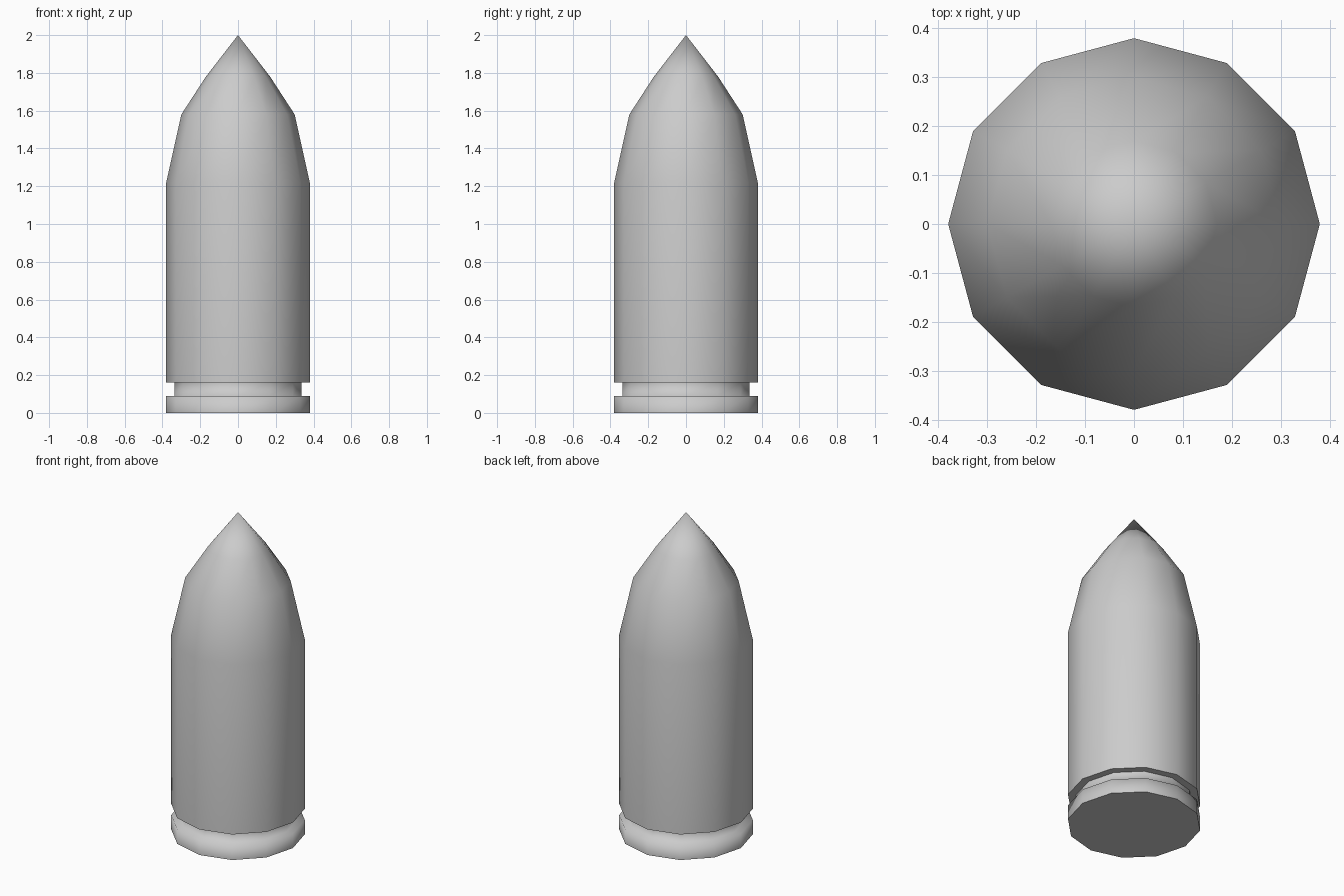
import bpy, bmesh, math

if "Cube" in bpy.data.objects:
    bpy.data.objects.remove(bpy.data.objects["Cube"])

SIDES = 12
# Lathe profile (radius, height): rim, extractor groove, body, pointed nose
profile = [(0.38, 0.0), (0.38, 0.09), (0.335, 0.09), (0.335, 0.16),
           (0.38, 0.16), (0.38, 1.22), (0.30, 1.58), (0.17, 1.78)]
TIP = 2.0

bm = bmesh.new()


def ring(r, z):
    step = 2 * math.pi / SIDES
    return [bm.verts.new((r * math.cos(i * step), r * math.sin(i * step), z))
            for i in range(SIDES)]


# Walls between consecutive rings
rings = [ring(r, z) for r, z in profile]
for k, (low, high) in enumerate(zip(rings, rings[1:])):
    for i in range(SIDES):
        j = (i + 1) % SIDES
        f = bm.faces.new((low[i], low[j], high[j], high[i]))
        f.smooth = k != 3          # underside of the body stays flat

# Pointed tip
tip = bm.verts.new((0, 0, TIP))
for i in range(SIDES):
    bm.faces.new((rings[-1][i], rings[-1][(i + 1) % SIDES], tip)).smooth = True

# Flat base
bm.faces.new(rings[0][::-1])

bmesh.ops.recalc_face_normals(bm, faces=bm.faces)
mesh = bpy.data.meshes.new("bullet")
bm.to_mesh(mesh)
bm.free()
bpy.context.collection.objects.link(bpy.data.objects.new("bullet", mesh))
